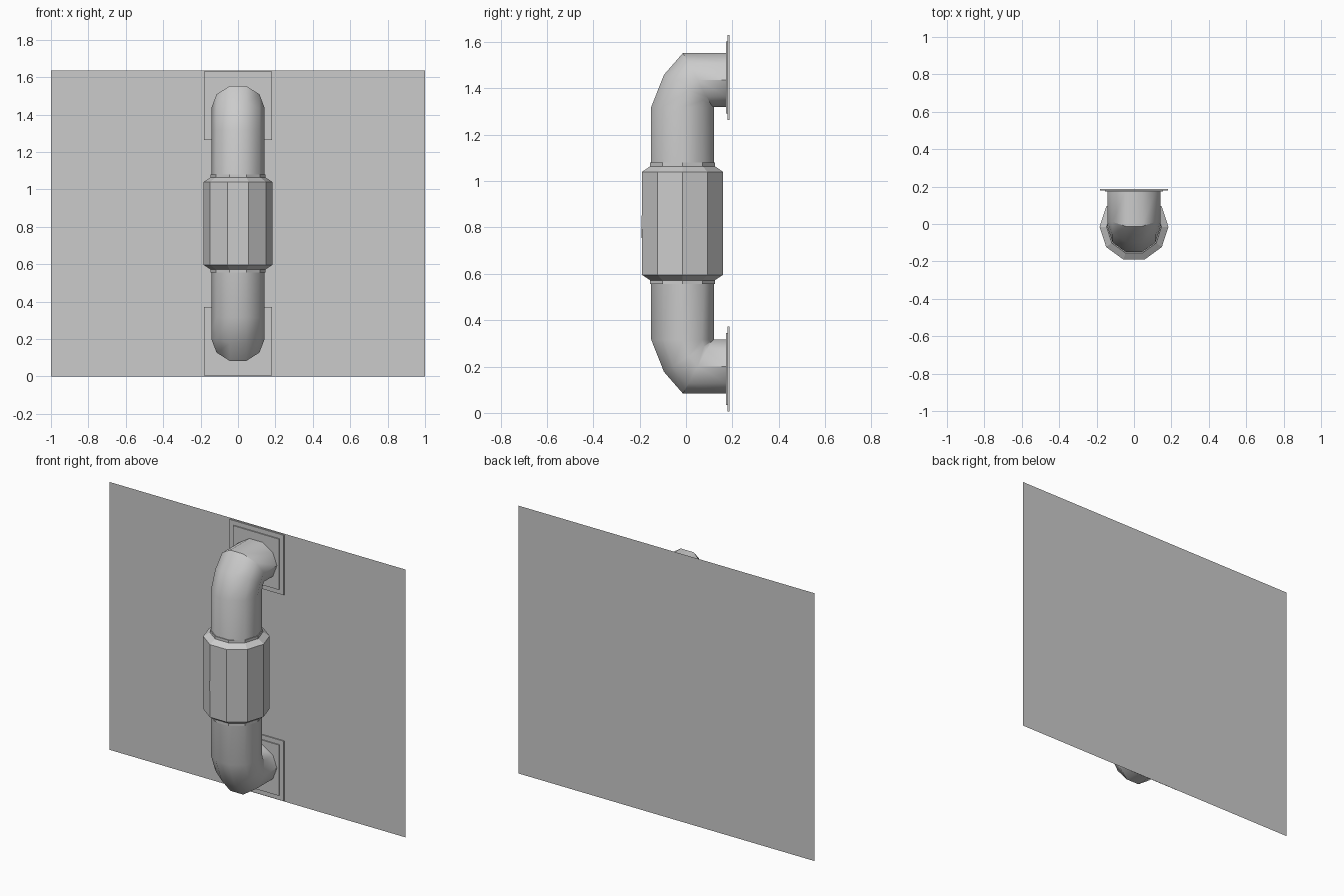
import bpy, bmesh, math

if "Cube" in bpy.data.objects:
    bpy.data.objects.remove(bpy.data.objects["Cube"])

SIDES = 10
CY, MID, R = -0.015, 0.818, 0.142      # pipe axis y, mirror height, pipe radius
COS = math.cos(math.pi / SIDES)


def make(name, bm, smooth=None):
    bmesh.ops.remove_doubles(bm, verts=bm.verts, dist=0.0005)
    bmesh.ops.recalc_face_normals(bm, faces=bm.faces)
    me = bpy.data.meshes.new(name)
    bm.to_mesh(me)
    bm.free()
    ob = bpy.data.objects.new(name, me)
    bpy.context.collection.objects.link(ob)
    if smooth:
        bpy.ops.object.select_all(action='DESELECT')
        bpy.context.view_layer.objects.active = ob
        ob.select_set(True)
        bpy.ops.object.shade_smooth_by_angle(angle=math.radians(smooth))
    return ob


def loft(name, rings, smooth=None):
    """Each ring: (outer (y, z), inner (y, z), radius in x)."""
    bm = bmesh.new()
    loops = []
    for (oy, oz), (iy, iz), r in rings:
        loop = []
        for k in range(SIDES):
            a = (k + 0.5) * 2 * math.pi / SIDES
            t = 0.5 - 0.5 * math.cos(a) / COS
            loop.append(bm.verts.new((r * math.sin(a), oy + (iy - oy) * t, oz + (iz - oz) * t)))
        loops.append(loop)
    for a, b in zip(loops, loops[1:]):
        for k in range(SIDES):
            n = (k + 1) % SIDES
            bm.faces.new((a[k], a[n], b[n], b[k]))
    bm.faces.new(loops[0])
    bm.faces.new(loops[-1])
    return make(name, bm, smooth)


def level(r, z):
    return ((CY - r * COS, z), (CY + r * COS, z), r)


def mirrored(rings):
    flip = lambda p: (p[0], 2 * MID - p[1])
    return [(flip(o), flip(i), r) for o, i, r in reversed(rings)]


# Pipe with an elbow into the wall at each end
elbow = [level(R, 1.32),
         ((-0.095, 1.459), (0.117, 1.324), R),
         ((-0.013, 1.553), (0.113, 1.320), R),
         ((0.176, 1.553), (0.176, 1.320), R)]
loft("pipe", mirrored(elbow) + elbow, 40)

# Coupling sleeve with tapered shoulders and thin end collars
half = [level(0.184, 1.04), level(0.150, 1.062), level(0.147, 1.064), level(0.147, 1.08)]
loft("coupling_sleeve", mirrored(half) + half)

# Square two-step wall flanges
for name, z in (("lower_flange", 0.189), ("upper_flange", 2 * MID - 0.189)):
    bm = bmesh.new()
    for h, y0, y1 in ((0.183, 0.180, 0.187), (0.155, 0.173, 0.181)):
        vs = bmesh.ops.create_cube(bm, size=1)["verts"]
        bmesh.ops.scale(bm, vec=(2 * h, y1 - y0, 2 * h), verts=vs)
        bmesh.ops.translate(bm, vec=(0, (y0 + y1) / 2, z), verts=vs)
    make(name, bm)

# Wall panel
bm = bmesh.new()
bm.faces.new([bm.verts.new(p) for p in
              ((-1, 0.189, 0), (1, 0.189, 0), (1, 0.189, 2 * MID), (-1, 0.189, 2 * MID))])
make("wall_panel", bm)

# Jagged scratch lying on the sleeve's front facets: (x, top z, bottom z)
spine = [(-0.145, 0.79, 0.77), (-0.10, 0.84, 0.775), (-0.085, 0.79, 0.735),
         (0.01, 0.88, 0.805), (0.02, 0.83, 0.76), (0.065, 0.855, 0.80), (0.135, 0.83, 0.815)]
bm = bmesh.new()
for (x0, t0, b0), (x1, t1, b1) in zip(spine, spine[1:]):
    bm.faces.new([bm.verts.new(p) for p in ((x0, 0, b0), (x1, 0, b1), (x1, 0, t1), (x0, 0, t0))])
edge = 0.184 * math.sin(math.pi / SIDES)
for x in (-edge, edge):
    bmesh.ops.bisect_plane(bm, geom=bm.verts[:] + bm.edges[:] + bm.faces[:],
                           plane_co=(x, 0, 0), plane_no=(1, 0, 0))
for v in bm.verts:
    v.co.y = CY - 0.184 * COS - 0.002 + max(0, abs(v.co.x) - edge) * math.tan(math.radians(36))
make("scratch_mark", bm)
